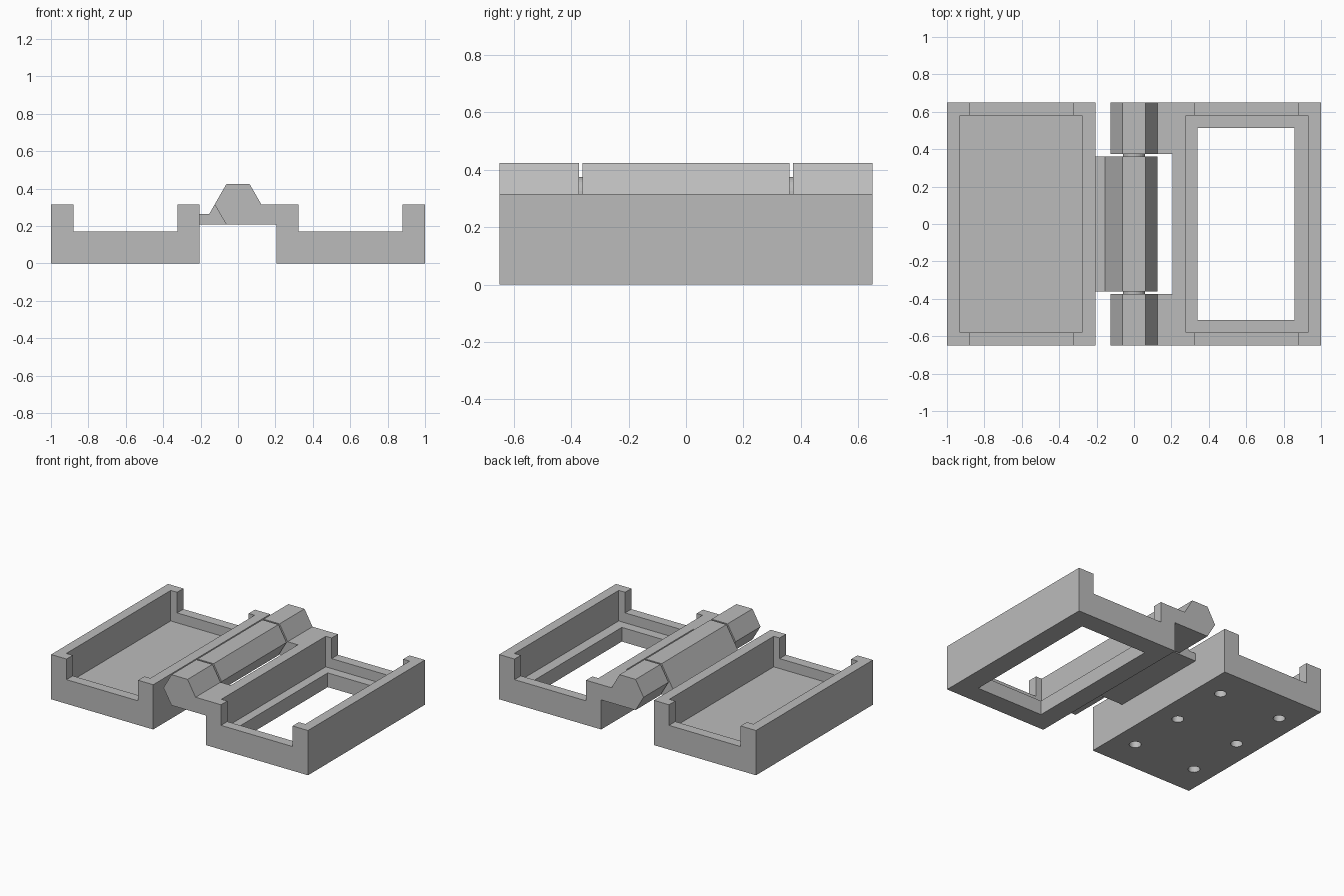
import bpy, bmesh, math
from mathutils import Matrix

if "Cube" in bpy.data.objects:
    bpy.data.objects.remove(bpy.data.objects["Cube"])

grey = bpy.data.materials.new("plain grey")
grey.diffuse_color = (0.5, 0.5, 0.5, 1)
grey.use_nodes = True
grey.node_tree.nodes["Principled BSDF"].inputs["Base Color"].default_value = grey.diffuse_color


def finish(bm, name):
    bmesh.ops.recalc_face_normals(bm, faces=bm.faces)
    me = bpy.data.meshes.new(name)
    bm.to_mesh(me)
    bm.free()
    me.materials.append(grey)
    ob = bpy.data.objects.new(name, me)
    bpy.context.scene.collection.objects.link(ob)
    return ob


def box(name, x0, x1, y0, y1, z0, z1):
    bm = bmesh.new()
    bmesh.ops.create_cube(bm, size=1)
    for v in bm.verts:
        v.co = (x1 if v.co.x > 0 else x0, y1 if v.co.y > 0 else y0, z1 if v.co.z > 0 else z0)
    return finish(bm, name)


def cylinder(name, radius, depth, loc, along_y=False, sides=32):
    bm = bmesh.new()
    m = Matrix.Translation(loc)
    if along_y:
        m = m @ Matrix.Rotation(math.pi / 2, 4, 'X')
    bmesh.ops.create_cone(bm, cap_ends=True, segments=sides, radius1=radius,
                          radius2=radius, depth=depth, matrix=m)
    return finish(bm, name)


def prism(name, profile, y0, y1):
    # extrude an XZ profile along y
    bm = bmesh.new()
    face = bm.faces.new([bm.verts.new((x, y0, z)) for x, z in profile])
    ext = bmesh.ops.extrude_face_region(bm, geom=[face])
    verts = [g for g in ext["geom"] if isinstance(g, bmesh.types.BMVert)]
    bmesh.ops.translate(bm, verts=verts, vec=(0, y1 - y0, 0))
    return finish(bm, name)


def cut(ob, cutters):
    for c in cutters:
        mod = ob.modifiers.new("cut", 'BOOLEAN')
        mod.operation, mod.solver, mod.object = 'DIFFERENCE', 'EXACT', c
    bpy.context.view_layer.update()
    deps = bpy.context.evaluated_depsgraph_get()
    me = bpy.data.meshes.new_from_object(ob.evaluated_get(deps))
    ob.modifiers.clear()
    ob.data = me
    for c in cutters:
        bpy.data.objects.remove(c)


def tray(name, side, extra):
    # open box with a recess and lowered end walls; side is -1 or 1
    def sbox(n, a, b, *rest):
        return box(n, min(side * a, side * b), max(side * a, side * b), *rest)
    ob = sbox(name, 0.205, 1.0, -0.65, 0.65, 0, 0.315)
    cut(ob, [sbox("recess_cutter", 0.277, 0.93, -0.58, 0.58, 0.10, 0.5),
             sbox("notch_cutter", 0.323, 0.88, -0.8, 0.8, 0.17, 0.5)] + extra)
    return ob


# left tray with six blind holes underneath
holes = [cylinder("hole_cutter", 0.038, 0.12, (-0.605 + dx, dy, 0))
         for dx in (-0.243, 0.243) for dy in (-0.42, 0, 0.42)]
tray("closed_tray", -1, holes)

# right tray with a window through its floor
tray("window_tray", 1, [box("window_cutter", 0.34, 0.858, -0.512, 0.512, -0.2, 0.3)])

# middle hinge knuckle, joined to the left tray
prism("middle_knuckle", [(-0.205, 0.208), (0.0625, 0.208), (0.125, 0.315), (0.0625, 0.424),
                         (-0.0625, 0.424), (-0.154, 0.264), (-0.205, 0.264)], -0.361, 0.361)

# outer hinge knuckles, joined to the right tray, with pins into the middle one
outer = [(-0.0625, 0.208), (0.205, 0.208), (0.205, 0.315), (0.125, 0.315),
         (0.0625, 0.424), (-0.0625, 0.424), (-0.125, 0.315)]
for label, s in (("front", -1), ("back", 1)):
    prism(label + "_knuckle", outer, s * 0.373, s * 0.65)
    cylinder(label + "_hinge_pin", 0.06, 0.04, (0, s * 0.367, 0.315), along_y=True)
